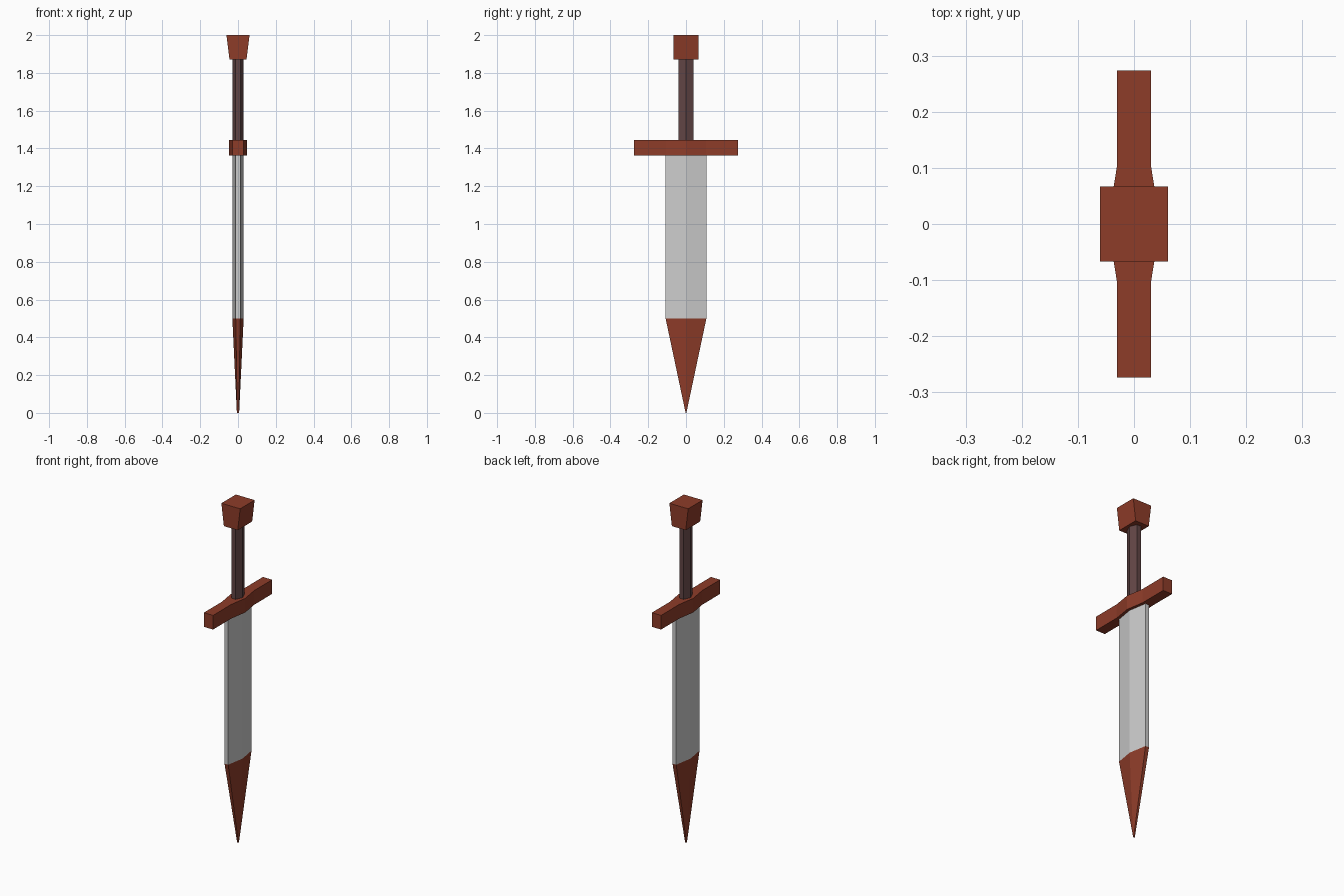
import bpy
import bmesh

if "Cube" in bpy.data.objects:
    bpy.data.objects.remove(bpy.data.objects["Cube"])


def material(name, rgb):
    mat = bpy.data.materials.new(name)
    mat.diffuse_color = (*rgb, 1.0)
    mat.use_nodes = True
    mat.node_tree.nodes["Principled BSDF"].inputs["Base Color"].default_value = mat.diffuse_color
    return mat


def section(half_width, edge, ridge):
    """Flattened hexagon: thin edges at +-y, raised ridge along y = 0."""
    w = half_width
    return [(edge, -w), (ridge, 0), (edge, w), (-edge, w), (-ridge, 0), (-edge, -w)]


def loft(name, low, z0, high, z1, mat=None):
    """Closed flat-faced solid between two matching outlines."""
    bm = bmesh.new()
    a = [bm.verts.new((x, y, z0)) for x, y in low]
    b = [bm.verts.new((x, y, z1)) for x, y in high]
    n = len(a)
    for i in range(n):
        j = (i + 1) % n
        bm.faces.new((a[i], a[j], b[j], b[i]))
    bm.faces.new(a[::-1])
    bm.faces.new(b)
    bmesh.ops.recalc_face_normals(bm, faces=bm.faces)
    mesh = bpy.data.meshes.new(name)
    bm.to_mesh(mesh)
    bm.free()
    obj = bpy.data.objects.new(name, mesh)
    bpy.context.collection.objects.link(obj)
    if mat:
        mesh.materials.append(mat)
    return obj


def rect(x, y):
    return [(x, -y), (x, y), (-x, y), (-x, -y)]


rust = material("rust_brown", (0.27, 0.045, 0.022))
dark = material("dark_grip", (0.12, 0.06, 0.06))

# Blade and its coloured point
blade_outline = section(0.108, 0.012, 0.03)
loft("blade", blade_outline, 0.50, blade_outline, 1.37)
loft("blade_tip", section(0.002, 0.004, 0.006), 0.0, blade_outline, 0.50, rust)

# Crossguard, swelling to a ridge at the middle
side = [(0.03, -0.274), (0.03, -0.105), (0.047, 0), (0.03, 0.105), (0.03, 0.274)]
guard_outline = side + [(-x, y) for x, y in reversed(side)]
loft("crossguard", guard_outline, 1.362, guard_outline, 1.445, rust)

# Grip
grip_outline = section(0.04, 0.013, 0.03)
loft("grip", grip_outline, 1.44, grip_outline, 1.875, dark)

# Pommel, flaring towards the top
loft("pommel", rect(0.045, 0.067), 1.87, rect(0.061, 0.067), 2.0, rust)
